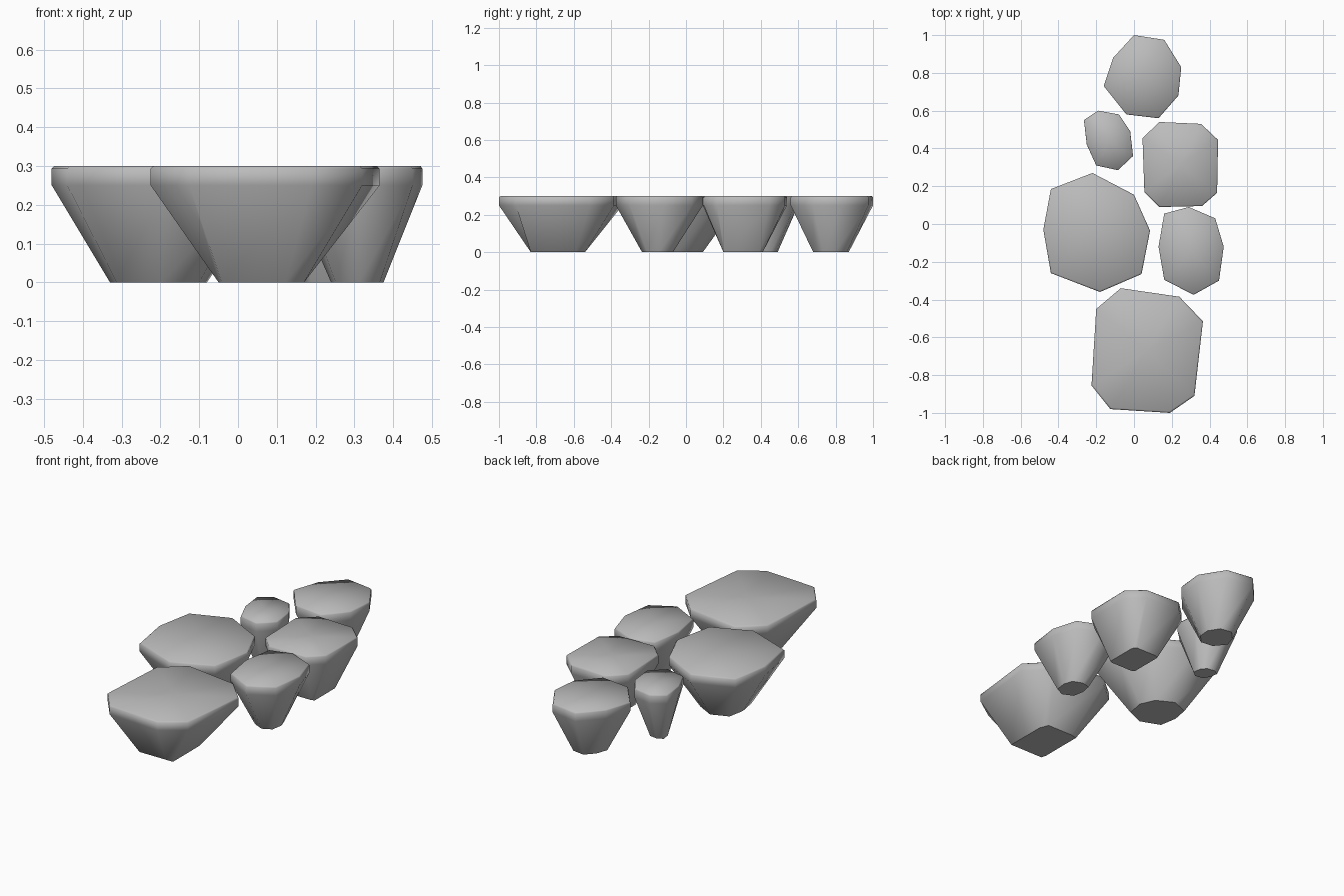
import bpy
import bmesh

cube = bpy.data.objects.get("Cube")
if cube:
    bpy.data.objects.remove(cube, do_unlink=True)

# One stone grey for every piece
stone_grey = bpy.data.materials.new("stone_grey")
colour = (0.5, 0.5, 0.5, 1.0)
stone_grey.diffuse_color = colour
stone_grey.use_nodes = True
shader = stone_grey.node_tree.nodes["Principled BSDF"]
shader.inputs["Base Color"].default_value = colour
shader.inputs["Roughness"].default_value = 0.8

# Heights of the tapered wall, the upright rim and the top
RIM_LOW, RIM_HIGH, TOP = 0.25, 0.293, 0.3


def bounds(values):
    """Centre and half width of a list of coordinates."""
    low, high = min(values), max(values)
    return (low + high) / 2, (high - low) / 2


def clamp(value):
    return max(-1.0, min(1.0, value))


def make_stone(name, outline, foot, squareness=1.0):
    """Tapered stepping stone: outline and foot (left, right, front, back) in hundredths."""
    outline = [(x / 100, y / 100) for x, y in outline]
    left, right, front, back = (v / 100 for v in foot)
    centre_x, half_x = bounds([x for x, y in outline])
    centre_y, half_y = bounds([y for x, y in outline])
    foot_x, foot_half_x = bounds([left, right])
    foot_y, foot_half_y = bounds([front, back])

    # The foot repeats the outline, shrunk into its own box
    base = []
    for x, y in outline:
        across = clamp((x - centre_x) / half_x * squareness)
        along = clamp((y - centre_y) / half_y * squareness)
        base.append((foot_x + across * foot_half_x, foot_y + along * foot_half_y))

    # The top is drawn in a little for a softened edge
    soft = 0.975
    lid = [(centre_x + (x - centre_x) * soft, centre_y + (y - centre_y) * soft)
           for x, y in outline]

    bm = bmesh.new()
    levels = [(base, 0), (outline, RIM_LOW), (outline, RIM_HIGH), (lid, TOP)]
    rings = [[bm.verts.new((x, y, z)) for x, y in points] for points, z in levels]
    count = len(outline)
    for lower, upper in zip(rings, rings[1:]):
        for i in range(count):
            j = (i + 1) % count
            bm.faces.new((lower[i], lower[j], upper[j], upper[i]))

    # Top fan around a middle point, and a flat underside
    middle = bm.verts.new((centre_x, centre_y, TOP))
    for i in range(count):
        bm.faces.new((rings[-1][i], rings[-1][(i + 1) % count], middle))
    underside = bm.faces.new(list(reversed(rings[0])))
    for face in bm.faces:
        face.smooth = face is not underside

    mesh = bpy.data.meshes.new(name)
    bm.to_mesh(mesh)
    bm.free()
    mesh.materials.append(stone_grey)
    stone = bpy.data.objects.new(name, mesh)
    bpy.context.scene.collection.objects.link(stone)
    return stone


# Large squared stone at the front
make_stone("front_stone",
           [(-22.5, -85.5), (-12.5, -98), (19, -100), (32, -91),
            (36.5, -51.5), (24, -38.5), (-7, -34), (-20, -45)],
           foot=(-5, 17, -83, -54), squareness=1.4)

# Large round stone on the right side of the path
make_stone("large_round_stone",
           [(-44, -26), (-18, -36), (4, -26.5), (8.5, -3.5),
            (0, 15.5), (-22, 27), (-44, 18.5), (-48, -3)],
           foot=(-33, -8, -19, 9))

# Narrow stone beside it
make_stone("narrow_stone",
           [(16, -29.5), (31.5, -37.5), (45, -30), (47.5, -12),
            (43, 3), (29, 9), (16, 5.5), (13, -12)],
           foot=(24, 37.5, -23.5, -7))

# Medium squared stone
make_stone("squared_stone",
           [(5.5, 17), (13.5, 9), (36, 9.5), (44, 16.5),
            (44.5, 44.5), (35.5, 53), (13.5, 54), (4.5, 45.5)],
           foot=(17, 34, 20, 41), squareness=1.4)

# Smallest stone
make_stone("small_stone",
           [(-20, 31), (-8.5, 28.5), (-0.5, 36), (-2, 49),
            (-8, 58), (-19, 60), (-26.5, 55), (-25, 42)],
           foot=(-19, -8, 38, 49))

# Round stone at the back
make_stone("back_stone",
           [(-16, 73), (-4, 58), (13, 56), (23.5, 68),
            (25, 83), (16, 97.5), (0, 100), (-11, 88)],
           foot=(-3, 15, 68, 87))
